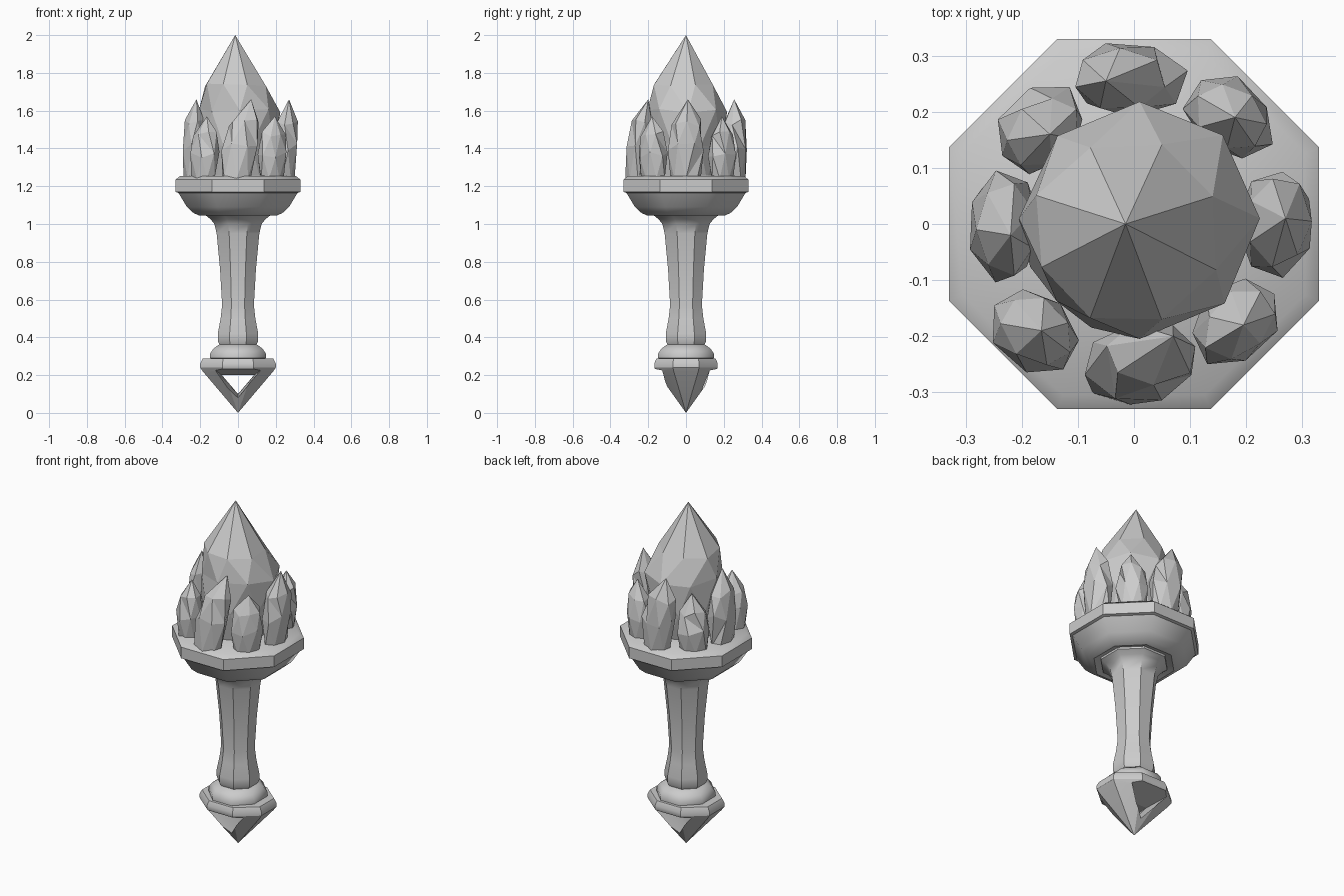
import bpy, bmesh, math, random
from mathutils import Vector

if "Cube" in bpy.data.objects:
    bpy.data.objects.remove(bpy.data.objects["Cube"])

random.seed(4)


def finish(name, bm, angle=None):
    bmesh.ops.recalc_face_normals(bm, faces=bm.faces)
    me = bpy.data.meshes.new(name)
    bm.to_mesh(me)
    bm.free()
    ob = bpy.data.objects.new(name, me)
    bpy.context.collection.objects.link(ob)
    if angle:
        smooth(ob, angle)
    return ob


def smooth(ob, angle):
    bpy.ops.object.select_all(action='DESELECT')
    ob.select_set(True)
    bpy.context.view_layer.objects.active = ob
    bpy.ops.object.shade_smooth_by_angle(angle=math.radians(angle))


def loft(bm, rings):
    """Skin a list of rings (a one-point ring makes a tip) and cap open ends."""
    vs = [[bm.verts.new(p) for p in r] for r in rings]
    for a, b in zip(vs, vs[1:]):
        n = max(len(a), len(b))
        for i in range(n):
            j = (i + 1) % n
            if len(a) == 1:
                bm.faces.new((a[0], b[j], b[i]))
            elif len(b) == 1:
                bm.faces.new((a[i], a[j], b[0]))
            else:
                bm.faces.new((a[i], a[j], b[j], b[i]))
    for r in (vs[0], vs[-1]):
        if len(r) > 2:
            bm.faces.new(r)


def octagon(r, z, sx=1, sy=1):
    """Octagon with flats towards the axes; r is the distance to the flats."""
    if r == 0:
        return [(0, 0, z)]
    c = r / math.cos(math.pi / 8)
    return [(sx * c * math.cos((i + .5) * math.pi / 4),
             sy * c * math.sin((i + .5) * math.pi / 4), z) for i in range(8)]


def turned(name, profile, angle, sx=1, sy=1):
    bm = bmesh.new()
    loft(bm, [octagon(r, z, sx, sy) for r, z in profile])
    return finish(name, bm, angle)


# Grip, collar and bowl
turned("handle", [(.095, .355), (.107, .38), (.107, .42), (.092, .5), (.084, .57),
                  (.095, .76), (.113, .95), (.125, 1.0), (.145, 1.025), (.17, 1.045), (.17, 1.06)], 40)
turned("collar", [(.11, .27), (.147, .29), (.147, .315), (.13, .34), (.1, .362)], 60)
turned("bowl", [(.16, 1.06), (.205, 1.045), (.235, 1.058), (.27, 1.09), (.315, 1.165),
                (.33, 1.17), (.33, 1.235), (.305, 1.255), (0, 1.258)], 40)

# Pointed pommel with a tapered triangular window
pommel = turned("pommel", [(0, 0), (.185, .218), (.2, .24), (.2, .262), (.187, .287)], 40, 1, .84)
bm = bmesh.new()
loft(bm, [[(-x, y, t), (x, y, t), (0, y, b)] for y, x, t, b in
          ((-.25, .155, .25, .01), (0, .085, .2, .1), (.25, .155, .25, .01))])
cutter = finish("window_cutter", bm)
cutter.hide_render = True
mod = pommel.modifiers.new("window", 'BOOLEAN')
mod.operation, mod.solver, mod.object = 'DIFFERENCE', 'EXACT', cutter
bpy.context.view_layer.objects.active = pommel
bpy.ops.object.modifier_apply(modifier=mod.name)
bpy.data.objects.remove(cutter)
smooth(pommel, 30)


def crystal(name, levels, tip, turn, wide, deep, sides, jitter):
    """levels: (centre x, centre y, z, scale); faceted irregular shard."""
    bm = bmesh.new()
    rings = []
    for k, (cx, cy, z, s) in enumerate(levels):
        ring = []
        for i in range(sides):
            a = math.tau * (i + .5 * (k % 2)) / sides
            f = s * (1 + random.uniform(-jitter, jitter))
            u, v = deep * f * math.cos(a), wide * f * math.sin(a)
            ring.append((cx + u * math.cos(turn) - v * math.sin(turn),
                         cy + u * math.sin(turn) + v * math.cos(turn),
                         z + (random.uniform(-1, 1) * jitter * .3 if k else 0)))
        rings.append(ring)
    loft(bm, rings + [[tip]])
    bmesh.ops.triangulate(bm, faces=[f for f in bm.faces if len(f.verts) == 4])
    return finish(name, bm)


# Large central flame crystal
crystal("main_crystal", [(0, 0, 1.24, .16), (0, 0, 1.42, .195), (.01, .01, 1.6, .208),
                         (-.015, -.015, 1.74, .168)], (-.015, 0, 2), 0, 1, 1, 8, .04)

# Ring of small crystals: direction, centre distance, tip x, y, z
shards = [(0, .248, .27, .01, 1.66), (48, .255, .18, .19, 1.57), (90, .258, -.05, .255, 1.66),
          (135, .24, -.15, .16, 1.56), (180, .232, -.22, -.02, 1.66), (227, .262, -.165, -.19, 1.57),
          (270, .26, .07, -.2, 1.66), (316, .25, .195, -.18, 1.57)]
for n, (deg, dist, tx, ty, tz) in enumerate(shards):
    a = math.radians(deg)
    c = Vector((dist * math.cos(a), dist * math.sin(a)))
    t = Vector((tx, ty))
    low, mid, top = c.lerp(t, -.1), c.lerp(t, .1), c.lerp(t, .5)
    h = tz - 1.24
    diagonal = n % 2
    crystal(f"small_crystal_{n + 1}",
            [(*low, 1.24, .8), (*mid, 1.24 + .4 * h, 1), (*top, 1.24 + .7 * h, .8)],
            (tx, ty, tz), a, .088 if diagonal else .1, .068, 7, .07)
